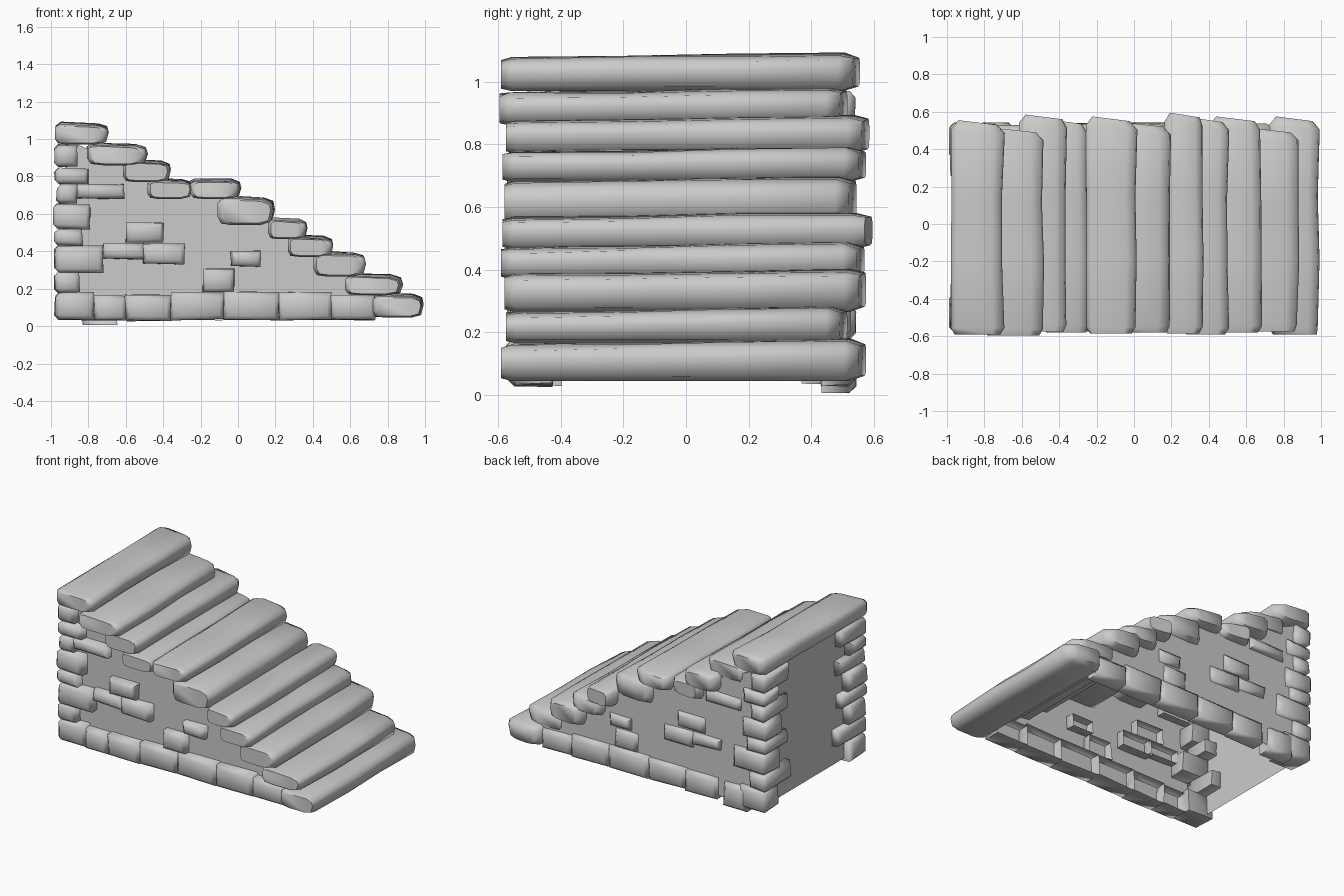
import bpy, bmesh, random
from mathutils import Vector

if "Cube" in bpy.data.objects:
    bpy.data.objects.remove(bpy.data.objects["Cube"])

random.seed(4)


def finish(bm, name, smooth=True):
    bmesh.ops.recalc_face_normals(bm, faces=bm.faces)
    mesh = bpy.data.meshes.new(name)
    bm.to_mesh(mesh)
    bm.free()
    ob = bpy.data.objects.new(name, mesh)
    bpy.context.collection.objects.link(ob)
    if smooth:
        bpy.ops.object.select_all(action='DESELECT')
        ob.select_set(True)
        bpy.context.view_layer.objects.active = ob
        bpy.ops.object.shade_smooth_by_angle(angle=1.1)


# Worn slab: rounded profile lofted along y with tapered ends
def slab(name, x0, x1, z0, z1, y0, y1):
    bm = bmesh.new()
    profile = [(0.0, 0.3), (0.06, 0.06), (0.25, 0.0), (0.75, 0.0), (0.95, 0.12),
               (1.0, 0.55), (0.97, 0.82), (0.8, 0.95), (0.1, 1.0), (0.0, 0.85)]
    rings = []
    for t, s in ((0, 0.86), (0.03, 1), (0.35, 1), (0.65, 1), (0.96, 1), (1, 0.75)):
        right = x1 - random.uniform(0, 0.018)
        left = x0 + random.uniform(0, 0.008)
        cx, cz = (left + right) / 2, (z0 + z1) / 2
        ring = []
        for u, v in profile:
            tilt = (0.008 * (2 * t - 1) + random.uniform(-0.004, 0.004)) * v
            ring.append(bm.verts.new((cx + (u - 0.5) * (right - left) * s,
                                      y0 + (y1 - y0) * t - u * 0.025 * t,
                                      cz + (v - 0.5) * (z1 - z0) * s + tilt)))
        rings.append(ring)
    n = len(profile)
    for a, b in zip(rings, rings[1:]):
        for i in range(n):
            bm.faces.new((a[i], a[(i + 1) % n], b[(i + 1) % n], b[i]))
    bm.faces.new(rings[0])
    bm.faces.new(rings[-1])
    finish(bm, name)


# Rough block: jittered box, chamfered around its outward faces, open at the hidden back
def stone(name, x0, x1, y0, y1, z0, z1, corner=False):
    bm = bmesh.new()
    bmesh.ops.create_cube(bm, size=1)
    mid = Vector(((x0 + x1) / 2, (y0 + y1) / 2, (z0 + z1) / 2))
    size = Vector((x1 - x0, y1 - y0, z1 - z0))
    for v in bm.verts:
        v.co = mid + v.co * size + Vector([random.uniform(-0.006, 0.006) for _ in range(3)])
    outer = 1 if mid.y > 0 else -1
    if not corner:
        inner = [f for f in bm.faces if all((v.co.y - mid.y) * outer < 0 for v in f.verts)]
        bmesh.ops.delete(bm, geom=inner, context='FACES')
    edges = [e for e in bm.edges
             if all((v.co.y - mid.y) * outer > 0 for v in e.verts)
             or corner and all(v.co.x < mid.x for v in e.verts)]
    bmesh.ops.bevel(bm, geom=edges, offset=0.022, segments=1, affect='EDGES')
    finish(bm, name)


# Steps: x range, z range, y range
steps = [(-0.98, -0.69, 0.97, 1.085, -0.59, 0.555), (-0.81, -0.48, 0.86, 0.975, -0.595, 0.515),
         (-0.62, -0.35, 0.77, 0.885, -0.575, 0.585), (-0.49, -0.238, 0.68, 0.785, -0.58, 0.56),
         (-0.26, 0.02, 0.68, 0.785, -0.585, 0.575), (-0.11, 0.20, 0.54, 0.69, -0.58, 0.545),
         (0.16, 0.38, 0.465, 0.575, -0.585, 0.595), (0.26, 0.51, 0.37, 0.48, -0.59, 0.57),
         (0.40, 0.69, 0.265, 0.395, -0.58, 0.575), (0.565, 0.885, 0.165, 0.275, -0.575, 0.515),
         (0.72, 1.0, 0.045, 0.17, -0.59, 0.575)]
for i, s in enumerate(steps):
    slab(f"step_{i + 1}", *s)

# Thin wall sheets: two sides and the tall end, open underneath
top = [(-0.92, 1.0), (-0.72, 0.91), (-0.5, 0.82), (-0.25, 0.73), (-0.03, 0.68),
       (0.18, 0.54), (0.35, 0.45), (0.55, 0.32), (0.75, 0.2), (0.88, 0.09)]
for side, label in ((-1, "front"), (1, "back")):
    bm = bmesh.new()
    outline = [(-0.92, 0.05)] + top + [(0.85, 0.05)]
    bm.faces.new([bm.verts.new((x, side * 0.5, z)) for x, z in outline])
    finish(bm, label + "_wall", False)
bm = bmesh.new()
bm.faces.new([bm.verts.new((-0.92, y, z)) for y, z in
              ((-0.5, 0.05), (0.5, 0.05), (0.5, 1.0), (-0.5, 1.0))])
finish(bm, "end_wall", False)

# Corner stones: x range, z range, length along y
corner = [(-0.98, -0.77, 0.035, 0.18, 0.17), (-0.98, -0.85, 0.18, 0.29, 0.30),
          (-0.98, -0.72, 0.29, 0.43, 0.18), (-0.98, -0.83, 0.43, 0.52, 0.26),
          (-0.99, -0.79, 0.52, 0.65, 0.19), (-0.97, -0.86, 0.655, 0.755, 0.28),
          (-0.98, -0.80, 0.755, 0.845, 0.17), (-0.98, -0.86, 0.85, 0.97, 0.27)]
# Base course and scattered wall stones: x range, z range
base = [(-0.77, -0.60, 0.035, 0.165), (-0.60, -0.36, 0.03, 0.17), (-0.36, -0.08, 0.035, 0.18),
        (-0.08, 0.22, 0.035, 0.18), (0.22, 0.50, 0.035, 0.18), (0.50, 0.73, 0.035, 0.165)]
scattered = [(-0.87, -0.61, 0.68, 0.76), (-0.60, -0.40, 0.45, 0.55), (-0.72, -0.50, 0.36, 0.44),
             (-0.51, -0.29, 0.335, 0.44), (-0.04, 0.12, 0.32, 0.40), (-0.19, -0.02, 0.185, 0.31)]
for side, label in ((-1, "front"), (1, "back")):
    face = 0.57 if side < 0 else 0.54
    for x0, x1, z0, z1, ly in corner:
        ys = sorted((side * face, side * (face - ly)))
        stone(label + "_corner_stone", x0, x1, *ys, z0, z1, True)
    for i, (x0, x1, z0, z1) in enumerate(base):
        if side > 0 and i == 0:
            x0, x1, z0 = -0.83, -0.65, 0.006
        ys = sorted((side * face, side * 0.43))
        stone(label + "_base_stone", x0, x1, *ys, z0, z1)
    for i, (x0, x1, z0, z1) in enumerate(scattered):
        shift = 0 if side < 0 else (0.2 if i == 5 else 0.1)
        ys = sorted((side * (face - 0.01), side * 0.44))
        stone(label + "_wall_stone", x0 + shift, x1 + shift, *ys, z0, z1)
